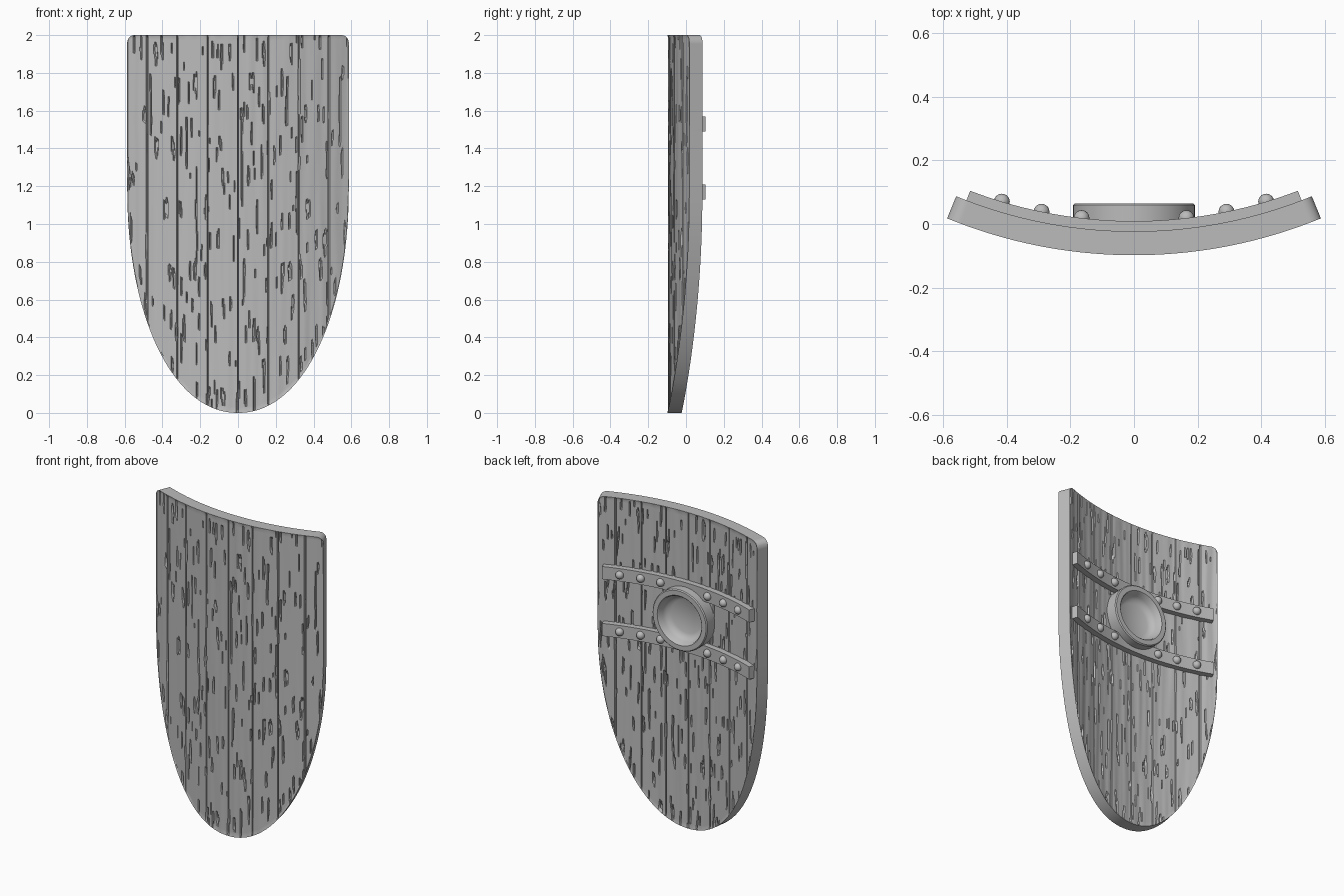
import bpy, bmesh, math
from mathutils import Vector, Matrix, noise

if "Cube" in bpy.data.objects:
    bpy.data.objects.remove(bpy.data.objects["Cube"], do_unlink=True)

grey = bpy.data.materials.new("plain grey")
grey.use_nodes = True
tone = (0.5, 0.5, 0.5, 1)
grey.diffuse_color = tone
grey.node_tree.nodes["Principled BSDF"].inputs["Base Color"].default_value = tone

WIDTH, HEIGHT, THICK = 0.587, 2.0, 0.075   # half width, height, board thickness
RADIUS, AXIS_Y = 1.545, 1.447              # curvature of the front
CURVE_Z, POWER, CORNER = 1.2, 2.1, 0.04    # lower outline and top corners
COLS, ROWS = 320, 130
PLANK = 0.161


def bend(x, z, depth):
    """Place a point at a depth behind the curved front."""
    a = math.asin(x / RADIUS)
    r = RADIUS - depth
    return Vector((r * math.sin(a), AXIS_Y - r * math.cos(a), z))


def finish(bm, name, angle=35):
    bmesh.ops.recalc_face_normals(bm, faces=bm.faces)
    mesh = bpy.data.meshes.new(name)
    bm.to_mesh(mesh)
    bm.free()
    ob = bpy.data.objects.new(name, mesh)
    bpy.context.collection.objects.link(ob)
    mesh.materials.append(grey)
    bpy.ops.object.select_all(action='DESELECT')
    ob.select_set(True)
    bpy.context.view_layer.objects.active = ob
    bpy.ops.object.shade_smooth_by_angle(angle=math.radians(angle))
    return ob


def bottom(x):
    u = min(1, abs(x) / WIDTH)
    return CURVE_Z * (1 - (1 - u ** POWER) ** (1 / POWER))


def top(x):
    over = max(0, abs(x) - WIDTH + CORNER)
    return HEIGHT - CORNER + math.sqrt(max(0, CORNER ** 2 - over ** 2))


def grain(x, z, side):
    """Depth of wood relief: soft waves, short cracks and plank seams."""
    wob = 0.012 * noise.noise(Vector((x * 3, z * 2, side)))
    wave = noise.noise(Vector(((x + wob) * 26, z * 1.2, side + 5)))
    crack = noise.noise(Vector(((x + wob * 0.3) * 75, z * 6, side + 20)))
    d = 0.003 + 0.003 * wave
    if crack > 0.42:
        d += 0.011
    seam = abs(x - PLANK * round(x / PLANK))
    if seam < 0.0024:
        d += 0.014
    return d


# Wooden board: two grained skins joined by a plain rim
bm = bmesh.new()
skins = []
for side in (0, 1):
    skin = []
    for i in range(COLS + 1):
        x = WIDTH * (2 * i / COLS - 1)
        lo, hi = bottom(x), top(x)
        col = []
        for j in range(ROWS + 1):
            z = lo + (hi - lo) * j / ROWS
            edge = i in (0, COLS) or j in (0, ROWS)
            g = 0 if edge else grain(x, z, side * 40)
            col.append(bm.verts.new(bend(x, z, THICK - g if side else g)))
        skin.append(col)
    for a, b in zip(skin, skin[1:]):
        for j in range(ROWS):
            bm.faces.new((a[j], b[j], b[j + 1], a[j + 1]))
    skins.append(skin)


def rim(skin):
    return ([c[0] for c in skin] + skin[-1][1:]
            + [c[-1] for c in reversed(skin[:-1])] + skin[0][-2:0:-1])


front, back = rim(skins[0]), rim(skins[1])
for k in range(len(front)):
    n = (k + 1) % len(front)
    bm.faces.new((front[k], front[n], back[n], back[k]))
finish(bm, "wooden_board")


# Curved straps with domed rivets
def strap(name, zc):
    bm = bmesh.new()
    steps, half, reach = 32, 0.04, 0.553
    rings = []
    for i in range(steps + 1):
        x = reach * (2 * i / steps - 1)
        rings.append([bm.verts.new(bend(x, zc + h, d)) for h, d in
                      ((-half, 0.06), (half, 0.06), (half, 0.107), (-half, 0.107))])
    for a, b in zip(rings, rings[1:]):
        for k in range(4):
            n = (k + 1) % 4
            bm.faces.new((a[k], a[n], b[n], b[k]))
    bm.faces.new(rings[0])
    bm.faces.new(rings[-1])
    finish(bm, name)
    bm = bmesh.new()
    for x in (0.177, 0.312, 0.446):
        for s in (-1, 1):
            spot = Matrix.Translation(bend(s * x, zc, 0.107))
            bmesh.ops.create_uvsphere(bm, u_segments=16, v_segments=10,
                                      radius=0.025, matrix=spot)
    finish(bm, name + "_rivets", 60)


strap("upper_strap", 1.53)
strap("lower_strap", 1.17)

# Round hollow boss between the straps
bm = bmesh.new()
profile = [(0.192, -0.03), (0.192, 0.059), (0.186, 0.065), (0.156, 0.065),
           (0.15, 0.059), (0.144, 0.025), (0.13, 0.004), (0.105, -0.008), (0, -0.012)]
verts = [bm.verts.new((r, y, 1.35)) for r, y in profile]
edges = [bm.edges.new(pair) for pair in zip(verts, verts[1:])]
bmesh.ops.spin(bm, geom=verts + edges, cent=(0, 0, 1.35), axis=(0, 1, 0),
               angle=math.tau, steps=48)
bmesh.ops.remove_doubles(bm, verts=bm.verts, dist=0.0005)
finish(bm, "hollow_boss")
